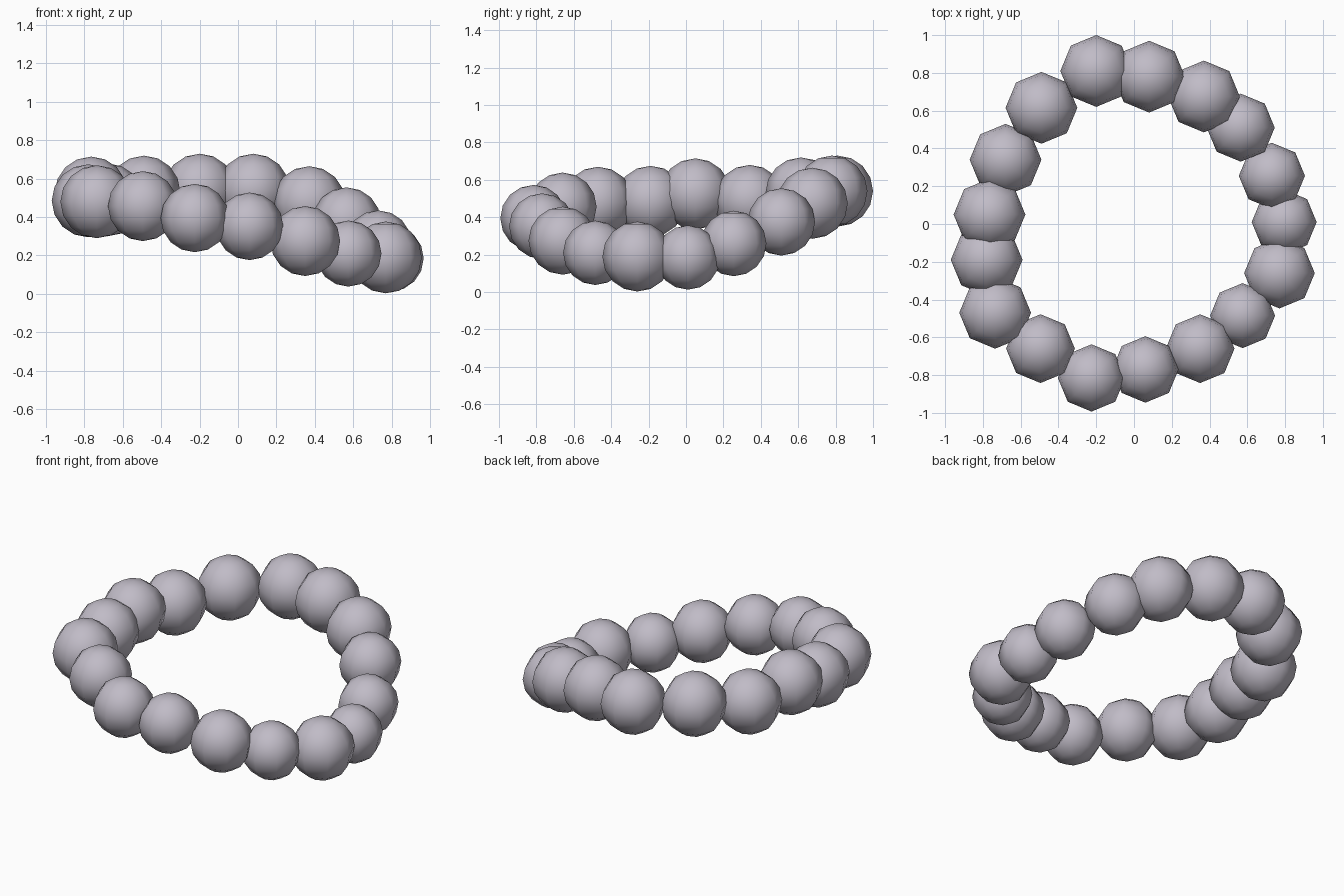
import bpy
import bmesh
from mathutils import Matrix, Vector

# Remove the default cube
default_cube = bpy.data.objects.get("Cube")
if default_cube:
    bpy.data.objects.remove(default_cube, do_unlink=True)


def make_material(name, colour):
    material = bpy.data.materials.new(name)
    material.use_nodes = True
    material.diffuse_color = colour
    shader = next(node for node in material.node_tree.nodes
                  if node.type == "BSDF_PRINCIPLED")
    shader.inputs["Base Color"].default_value = colour
    shader.inputs["Roughness"].default_value = 0.6
    return material


def make_bead(name, centre, radius, material):
    """Smooth-shaded bead with an octagonal outline from above."""
    mesh = bpy.data.meshes.new(name)
    builder = bmesh.new()
    bmesh.ops.create_uvsphere(builder, u_segments=8, v_segments=8,
                              radius=radius)
    bmesh.ops.translate(builder, vec=centre, verts=builder.verts)
    for face in builder.faces:
        face.smooth = True
    builder.to_mesh(mesh)
    builder.free()
    mesh.materials.append(material)
    bead = bpy.data.objects.new(name, mesh)
    bpy.context.collection.objects.link(bead)
    return bead


pearl_grey = make_material("pearl grey", (0.53, 0.5, 0.57, 1))

# Bead centres and radii, clockwise around the ring from the back
beads = [
    (-.2, .81, .54, .19),
    (.08, .78, .54, .19),
    (.37, .675, .475, .19),
    (.565, .51, .375, .18),
    (.73, .255, .26, .175),
    (.795, .01, .185, .172),
    (.77, -.26, .19, .187),
    (.575, -.485, .21, .172),
    (.35, -.66, .275, .182),
    (.06, -.77, .352, .176),
    (-.225, -.815, .395, .178),
    (-.495, -.66, .457, .182),
    (-.735, -.47, .48, .19),
    (-.78, -.19, .485, .19),
    (-.765, .05, .525, .19),
    (-.68, .34, .49, .19),
    (-.49, .615, .53, .19),
]

for number, (x, y, z, radius) in enumerate(beads, start=1):
    make_bead(f"ring_bead_{number}", Vector((x, y, z)), radius, pearl_grey)
